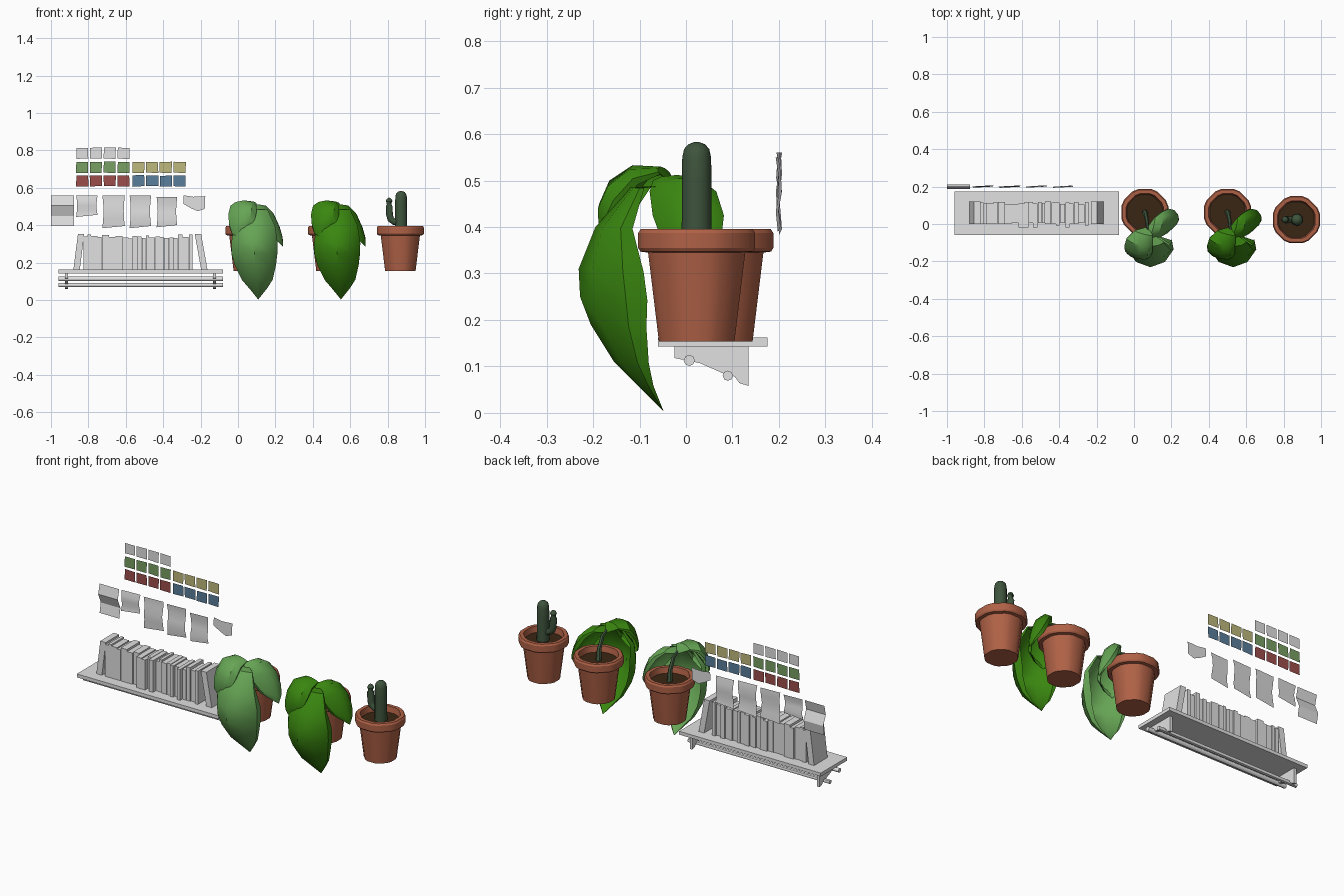
import bpy, bmesh, math, random
from mathutils import Vector, Matrix

if "Cube" in bpy.data.objects:
    bpy.data.objects.remove(bpy.data.objects["Cube"])
random.seed(4)


def material(name, r, g, b):
    m = bpy.data.materials.new(name)
    m.use_nodes = True
    m.diffuse_color = (r, g, b, 1)
    m.node_tree.nodes["Principled BSDF"].inputs["Base Color"].default_value = (r, g, b, 1)
    return m


GREY = material("pale grey", .75, .75, .75)
RED = material("dull red", .33, .075, .07)
BLUE = material("slate blue", .10, .21, .33)
GREEN = material("note green", .19, .35, .125)
OLIVE = material("straw yellow", .51, .48, .2)
SAGE = material("sage leaf", .133, .376, .09)
LEAF = material("bright leaf", .042, .242, .005)
CLAY = material("terracotta", .43, .12, .062)
SOIL = material("dark soil", .042, .019, .007)
CACTUS = material("cactus green", .048, .089, .045)


def make(name, bm, mat, smooth=None):
    mesh = bpy.data.meshes.new(name)
    bmesh.ops.recalc_face_normals(bm, faces=bm.faces)
    bm.to_mesh(mesh)
    bm.free()
    mesh.materials.append(mat)
    ob = bpy.data.objects.new(name, mesh)
    bpy.context.collection.objects.link(ob)
    if smooth:
        bpy.ops.object.select_all(action="DESELECT")
        ob.select_set(True)
        bpy.context.view_layer.objects.active = ob
        bpy.ops.object.shade_smooth_by_angle(angle=math.radians(smooth))
    return ob


def box(name, lo, hi, mat, lean=0):
    bm = bmesh.new()
    bmesh.ops.create_cube(bm, size=1)
    lo, hi = Vector(lo), Vector(hi)
    for v in bm.verts:
        v.co = (lo + hi) / 2 + v.co * (hi - lo)
        if v.co.z > (lo.z + hi.z) / 2:
            v.co.x += lean
    return make(name, bm, mat)


def skin(bm, rings, closed=True):
    """Join rows of points with quads."""
    rows = [[bm.verts.new(p) for p in ring] for ring in rings]
    for a, b in zip(rows, rows[1:]):
        n = len(a)
        for i in range(n if closed else n - 1):
            j = (i + 1) % n
            bm.faces.new((a[i], a[j], b[j], b[i]))
    return rows


def tube(name, path, radii, mat, sides=10):
    bm = bmesh.new()
    path = [Vector(p) for p in path]
    rings = []
    for i, p in enumerate(path):
        t = path[min(i + 1, len(path) - 1)] - path[max(i - 1, 0)]
        q = t.to_track_quat("Z", "Y")
        rings.append([p + q @ Vector((math.cos(k * math.tau / sides), math.sin(k * math.tau / sides), 0)) * radii[i]
                      for k in range(sides)])
    rows = skin(bm, rings)
    bm.faces.new(rows[0])
    bm.faces.new(rows[-1])
    return make(name, bm, mat, 45)


# Shelf board, brackets and rails
box("shelf_board", (-.96, -.06, .143), (-.08, .175, .162), GREY)
for side, x in (("left", -.126), ("right", -.917)):
    bm = bmesh.new()
    outline = [(-.025, .143), (-.025, .118), (.03, .107), (.08, .085), (.105, .078), (.115, .064), (.135, .058), (.135, .143)]
    rows = skin(bm, [[(x + d, y, z) for y, z in outline] for d in (-.008, .008)])
    for r in rows:
        bm.faces.new(r)
    make("shelf_bracket_" + side, bm, GREY)
for name, y, z, r in (("front_rail", .007, .113, .012), ("back_rail", .09, .08, .011)):
    tube(name, [(-.96, y, z), (-.08, y, z)], [r, r], GREY, 8)

# Row of books with a leaning one at each end
x, n = -.826, 0
while x < -.25:
    w = min(random.uniform(.016, .04), -.243 - x)
    front = random.choice((0, 0, .006, -.008, -.02))
    box(f"book_{n}", (x, front, .162), (x + w - .001, .115 + random.uniform(-.01, .005), random.uniform(.33, .352)), GREY)
    x, n = x + w, n + 1
box("leaning_book_right", (-.88, 0, .162), (-.846, .12, .352), GREY, .024)
box("leaning_book_left", (-.197, 0, .162), (-.163, .12, .352), GREY, -.034)

# Creased paper sheets: centre x, width, bottom, top
for i, (x, w, lo, hi) in enumerate([(-.808, .115, .45, .56), (-.665, .12, .39, .56),
                                    (-.522, .115, .39, .56), (-.38, .11, .395, .55)]):
    bm = bmesh.new()
    rows = []
    for k in range(5):
        z = lo + (hi - lo) * k / 4
        half = w / 2 - .006 * math.sin(math.pi * k / 4)
        rows.append([(x + s * half, .2 + .004 * math.sin(k * 2 + i) + .003 * s, z + .006 * s * (k == 0)) for s in (-1, 0, 1)])
    skin(bm, rows, False)
    make(f"paper_sheet_{i}", bm, GREY, 30)
bm = bmesh.new()
skin(bm, [[(-1, y, z), (-.878, y, z)] for y, z in ((.2, .56), (.187, .505), (.21, .45), (.2, .395))], False)
make("folded_sheet", bm, GREY)
bm = bmesh.new()
bm.faces.new([bm.verts.new((x, .2, z)) for x, z in
              ((-.293, .515), (-.25, .49), (-.215, .475), (-.178, .488), (-.175, .555), (-.24, .552), (-.29, .56))])
make("torn_scrap", bm, GREY)

# Small square notes in rows
for name, mat, x0, z in (("grey", GREY, -.833, .785), ("green", GREEN, -.833, .709), ("red", RED, -.833, .637),
                         ("yellow", OLIVE, -.533, .709), ("blue", BLUE, -.533, .637)):
    for i in range(4):
        bm = bmesh.new()
        cx = x0 + i * .0735
        bm.faces.new([bm.verts.new((cx + a * .032 + random.uniform(-.002, .002), .23,
                                    z + b * .029 + random.uniform(-.002, .002)))
                      for a, b in ((-1, -1), (1, -1), (1, 1), (-1, 1))])
        make(f"{name}_note_{i}", bm, mat)


# Eight-sided pot with softened corners, and its soil
def pot(name, cx, cy, turn):
    angles = [math.radians(turn + 45 * k + d) for k in range(8) for d in (-8, 8)]

    def ring(r, z):
        return [(cx + r * math.cos(a), cy + r * math.sin(a), z) for a in angles]
    bm = bmesh.new()
    rows = skin(bm, [ring(r, z) for r, z in ((.084, .154), (.108, .345), (.125, .347), (.13, .355),
                                             (.13, .387), (.124, .396), (.104, .396), (.097, .36))])
    bm.faces.new(rows[0])
    make(name + "_pot", bm, CLAY, 25)
    bm = bmesh.new()
    bm.faces.new([bm.verts.new(p) for p in ring(.099, .364)])
    make(name + "_soil", bm, SOIL)


# Leaf: rows of (midrib x, y, z, half width, fold depth)
def leaf(name, cx, rows, across, fold, mat):
    across, fold = Vector(across).normalized(), Vector(fold).normalized()
    bm = bmesh.new()
    grid = []
    for x, y, z, w, d in rows:
        mid = Vector((cx + x, y, z))
        grid.append([mid + across * w * s + fold * d * f for s, f in
                     ((-.93, 1), (-1, .68), (-.62, .2), (0, 0), (.62, .2), (1, .68), (.93, 1))])
    skin(bm, grid, False)
    bmesh.ops.remove_doubles(bm, verts=bm.verts, dist=.0005)
    make(name, bm, mat, 35)


for name, cx, mat in (("sage_plant", .058, SAGE), ("green_plant", .5, LEAF)):
    pot(name, cx, .062, 22.5)
    tube(name + "_stem", [(cx, .062, .36), (cx + .005, .05, .42), (cx + .012, .01, .475), (cx + .015, -.04, .495)],
         [.016, .012, .01, .006], CACTUS, 6)
    leaf(name + "_hanging_leaf", cx, [(.015, -.04, .49, .01, .0), (.03, -.12, .485, .07, .03), (.03, -.195, .40, .11, .08),
                                      (.03, -.231, .31, .124, .14), (.03, -.228, .25, .122, .145), (.035, -.205, .19, .11, .12),
                                      (.045, -.155, .11, .082, .075), (.05, -.105, .06, .045, .035), (.05, -.048, .003, 0, 0)],
         (1, 0, 0), (0, 1, -.05), mat)
    leaf(name + "_right_leaf", cx, [(.015, -.02, .485, .01, 0), (-.005, -.055, .53, .05, .02), (-.025, -.115, .533, .072, .05),
                                    (-.03, -.165, .50, .077, .075), (-.035, -.187, .45, .068, .07), (-.05, -.185, .39, .042, .04),
                                    (-.06, -.17, .335, 0, 0)],
         (1, -.25, 0), (-.1, .5, -.8), mat)
    leaf(name + "_left_leaf", cx, [(.015, -.02, .485, .01, 0), (.045, -.02, .512, .055, .02), (.09, -.01, .505, .075, .05),
                                   (.13, 0, .465, .08, .07), (.16, .008, .40, .065, .06), (.178, .015, .34, .035, .03),
                                   (.182, .02, .285, 0, 0)],
         (.3, 1, 0), (-.5, .1, -.8), mat)

# Cactus with one raised arm
pot("cactus", .868, .023, 22.5)
tube("cactus_trunk", [(.872, .023, z) for z in (.36, .42, .5, .55, .568, .578, .583)],
     [.033, .032, .032, .031, .027, .018, .005], CACTUS, 12)
tube("cactus_arm", [(.865, .023, .412), (.835, .023, .418), (.817, .023, .432), (.81, .023, .455), (.808, .023, .5),
                    (.808, .023, .528), (.808, .023, .541), (.808, .023, .547)],
     [.016, .018, .019, .019, .019, .018, .012, .003], CACTUS, 10)
